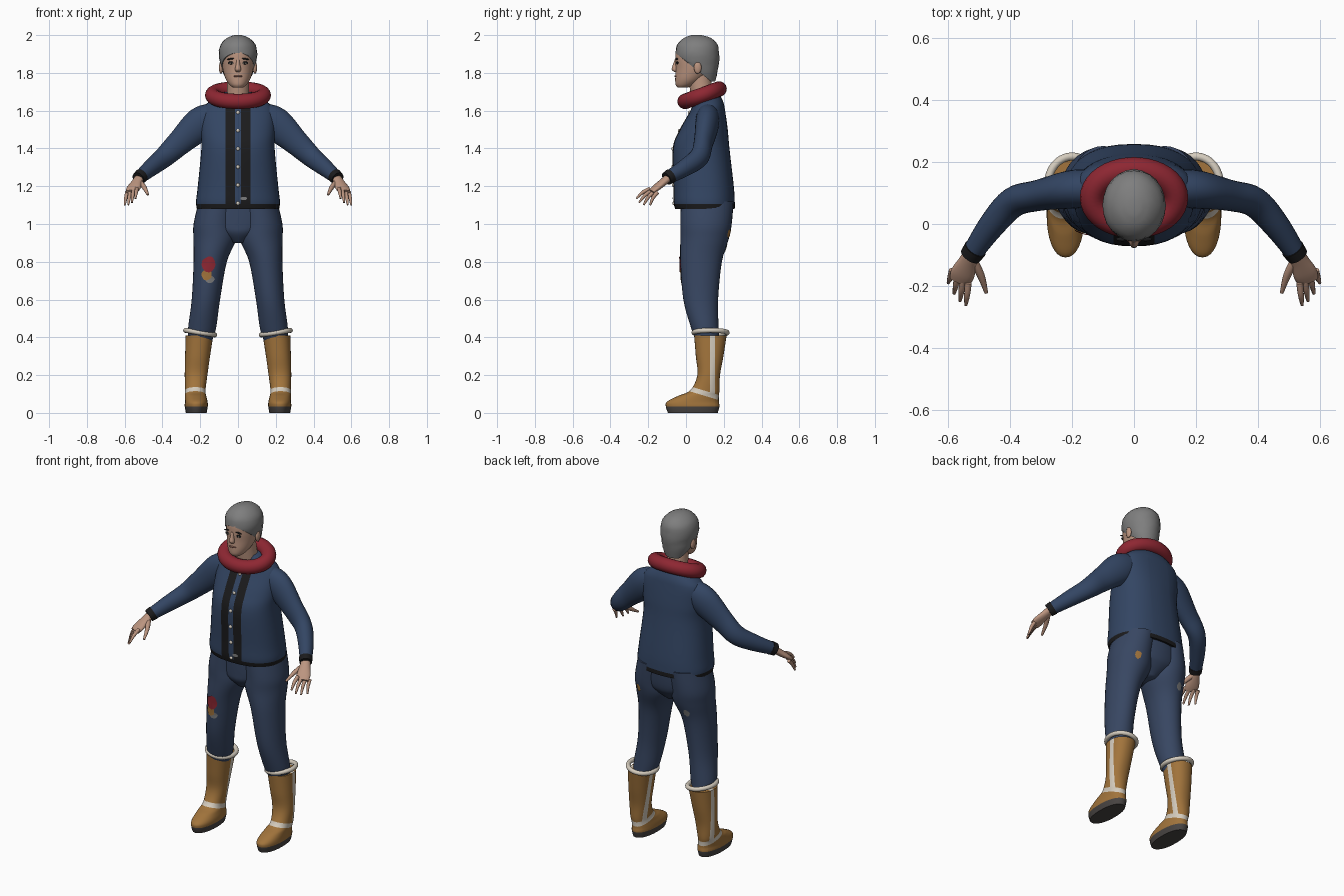
import bpy
import bmesh
import math
import random
from mathutils import Vector, Matrix, Euler
from mathutils.bvhtree import BVHTree

random.seed(4)
if "Cube" in bpy.data.objects:
    bpy.data.objects.remove(bpy.data.objects["Cube"])


def material(name, *rgb):
    mat = bpy.data.materials.new(name)
    mat.use_nodes = True
    mat.diffuse_color = (*rgb, 1)
    mat.node_tree.nodes["Principled BSDF"].inputs["Base Color"].default_value = (*rgb, 1)
    return mat


navy = material("navy wool", .033, .06, .125)
denim = material("trouser blue", .039, .062, .122)
black = material("black trim", .011, .011, .012)
red = material("scarf red", .27, .02, .032)
grey = material("hair grey", .21, .21, .21)
skin = material("skin", .5, .3, .215)
lips = material("lip brown", .27, .12, .09)
cream = material("cream fleece", .66, .6, .51)
tan = material("tan leather", .36, .175, .045)
rubber = material("sole grey", .065, .058, .055)


def finish(name, bm, mats, mirror=False, paint=None, angle=50):
    """Turn a bmesh into a shaded, coloured object."""
    bm.normal_update()
    if paint:
        for f in bm.faces:
            f.material_index = paint(f.calc_center_median())
    mesh = bpy.data.meshes.new(name)
    bm.to_mesh(mesh)
    bm.free()
    for mat in mats:
        mesh.materials.append(mat)
    mesh.shade_smooth()
    mesh.set_sharp_from_angle(angle=math.radians(angle))
    ob = bpy.data.objects.new(name, mesh)
    bpy.context.collection.objects.link(ob)
    if mirror:
        ob.modifiers.new("Mirror", "MIRROR").use_mirror_merge = False
    return ob


def smooth_rows(rows, steps):
    """Catmull-Rom interpolation of every column."""
    rows = [rows[0], *rows, rows[-1]]
    out = []
    for a, b, c, d in zip(rows, rows[1:], rows[2:], rows[3:]):
        for k in range(steps):
            t = k / steps
            out.append([q + t / 2 * (r - p + t * (2 * p - 5 * q + 4 * r - s + t * (3 * (q - r) + s - p)))
                        for p, q, r, s in zip(a, b, c, d)])
    return out + [list(rows[-1])]


def loft(name, rows, mats, segs=32, steps=5, power=2, level=True, closed=False,
         mirror=False, cuts=(), paint=None, jitter=0, keep=None):
    """Skin elliptical rings; each row is x, y, z, half width, half depth."""
    pts = rows if closed else smooth_rows(rows, steps)
    bm = bmesh.new()
    rings = []
    for i, row in enumerate(pts):
        u, v = Vector((1, 0, 0)), Vector((0, 1, 0))
        if not level:
            nxt = pts[(i + 1) % len(pts)] if closed else pts[min(i + 1, len(pts) - 1)]
            prv = pts[i - 1] if closed else pts[max(i - 1, 0)]
            along = (Vector(nxt[:3]) - Vector(prv[:3])).normalized()
            u = along.cross(Vector((0, 0, 1))).normalized()
            v = u.cross(along)
        ring = []
        for k in range(segs):
            a = math.tau * k / segs
            c, s = (math.copysign(abs(w) ** (2 / power), w) for w in (math.cos(a), math.sin(a)))
            noise = 1 + random.uniform(-jitter, jitter)
            ring.append(bm.verts.new(Vector(row[:3]) + (u * c * row[3] + v * s * row[4]) * noise))
        rings.append(ring)
    pairs = list(zip(rings, rings[1:]))
    if closed:
        pairs.append((rings[-1], rings[0]))
    else:
        bm.faces.new(rings[0])
        bm.faces.new(rings[-1])
    for lo, hi in pairs:
        for k in range(segs):
            n = (k + 1) % segs
            bm.faces.new((lo[k], lo[n], hi[n], hi[k]))
    bmesh.ops.recalc_face_normals(bm, faces=bm.faces)
    for co, no in cuts:
        bmesh.ops.bisect_plane(bm, geom=bm.verts[:] + bm.edges[:] + bm.faces[:],
                               dist=1e-5, plane_co=co, plane_no=no)
    if keep:
        bmesh.ops.bisect_plane(bm, geom=bm.verts[:] + bm.edges[:] + bm.faces[:], dist=1e-5,
                               plane_co=keep[0], plane_no=keep[1], clear_inner=True)
        bmesh.ops.holes_fill(bm, edges=[e for e in bm.edges if e.is_boundary])
    return finish(name, bm, mats, mirror, paint)


def hoop(name, centre, rx, ry, tube, rise_x, rise_y, mat, mirror=False):
    """Closed oval roll whose plane leans by the two rises."""
    rows = []
    for k in range(40):
        c, s = math.cos(math.tau * k / 40), math.sin(math.tau * k / 40)
        rows.append((centre[0] + rx * c, centre[1] + ry * s,
                     centre[2] + rise_x * c + rise_y * s, tube, tube))
    return loft(name, rows, [mat], segs=14, level=False, closed=True, mirror=mirror)


def blob(name, loc, size, mat, mirror=False, roll=0):
    bm = bmesh.new()
    bmesh.ops.create_uvsphere(bm, u_segments=16, v_segments=10, radius=1,
                              matrix=Matrix.LocRotScale(Vector(loc), Euler((0, roll, 0)), Vector(size)))
    return finish(name, bm, [mat], mirror)


def tree_of(ob):
    return BVHTree.FromPolygons([v.co for v in ob.data.vertices],
                                [p.vertices[:] for p in ob.data.polygons])


def hit(tree, x, z, facing):
    return tree.ray_cast(Vector((x, facing, z)), Vector((0, -facing, 0)))[0]


def patch(name, tree, x, z, w, h, mat, facing=-1, lift=.004):
    """Ragged cloth plate laid on the surface, facing front (-1) or back (1)."""
    side = math.copysign(1, x)
    bm = bmesh.new()
    verts = []
    for k in range(13):
        a, r = math.tau * k / 12, random.uniform(.85, 1.1) if k < 12 else 0
        p = hit(tree, abs(x) + w * r * math.cos(a), z + h * r * math.sin(a), facing)
        verts.append(bm.verts.new((p.x * side, p.y + facing * lift, p.z)))
    for k in range(12):
        f = bm.faces.new((verts[12], verts[k], verts[(k + 1) % 12]))
        f.normal_update()
        if f.normal.y * facing < 0:
            f.normal_flip()
    return finish(name, bm, [mat])


# Jacket with black front bands and hem
def jacket_paint(c):
    band = .016 < abs(c.x) < .067 and c.y < .08 and c.z < 1.62
    return 1 if band or c.z < 1.105 else 0


jacket = loft("jacket", [
    (0, .10, 1.08, .218, .158), (0, .096, 1.12, .222, .162), (0, .093, 1.2, .213, .16),
    (0, .08, 1.4, .194, .15), (0, .094, 1.5, .197, .127), (0, .115, 1.6, .19, .092),
    (0, .118, 1.65, .15, .078), (0, .11, 1.7, .07, .06)],
    [navy, black], segs=40, power=2.35, paint=jacket_paint,
    cuts=[((x, 0, 0), (1, 0, 0)) for x in (-.067, -.016, .016, .067)]
    + [((0, 0, z), (0, 0, 1)) for z in (1.105, 1.62)])
jacket_tree = tree_of(jacket)
for n in range(6):
    p = hit(jacket_tree, 0, 1.11 + .096 * n, -1)
    blob("button", p, (.01, .007, .01), cream)
patch("zip_tag", jacket_tree, .03, 1.135, .018, .01, grey)

# Sleeves and cuffs
loft("sleeves", [
    (.12, .115, 1.575, .06, .07), (.2, .112, 1.53, .062, .088), (.31, .092, 1.43, .05, .068),
    (.39, .07, 1.355, .049, .056), (.46, -.005, 1.298, .043, .046), (.523, -.095, 1.245, .033, .034)],
    [navy], segs=24, level=False, mirror=True)
loft("cuffs", [(.512, -.08, 1.255, .038, .039), (.528, -.103, 1.24, .035, .036)],
     [black], segs=24, steps=2, level=False, mirror=True)

# Hands: palm, four fingers and a thumb
loft("palms", [
    (.52, -.09, 1.248, .026, .021), (.535, -.12, 1.222, .03, .02),
    (.553, -.16, 1.19, .039, .017), (.563, -.185, 1.17, .034, .012)],
    [skin], segs=18, level=False, mirror=True)
for n, finger in enumerate(("index", "middle", "ring", "little")):
    t = n / 3
    bulge = .012 * math.sin(math.pi * t)
    base = Vector((.535, -.19, 1.187)).lerp(Vector((.587, -.15, 1.168)), t)
    tip = Vector((.543, -.262, 1.135)).lerp(Vector((.6, -.19, 1.1)), t) + Vector((0, -bulge, -bulge))
    bend = base.lerp(tip, .5) + Vector((0, -.004, .006))
    loft(finger + "_fingers", [(*base, .011, .011), (*bend, .0095, .0095), (*tip, .005, .005)],
         [skin], segs=10, steps=4, level=False, mirror=True)
loft("thumbs", [(.522, -.115, 1.225, .015, .015), (.495, -.165, 1.192, .0125, .0125),
                (.477, -.222, 1.155, .006, .006)],
     [skin], segs=10, steps=4, level=False, mirror=True)

# Trousers
loft("trouser_seat", [(0, .112, 1.12, .2, .138), (0, .108, 1.0, .2, .13),
                      (0, .1, .95, .13, .115), (0, .095, .9, .04, .07)], [denim])
legs = loft("trouser_legs", [
    (.1, .112, 1.12, .108, .14), (.12, .106, 1.0, .115, .136), (.122, .098, .92, .114, .128),
    (.147, .08, .8, .088, .11), (.17, .078, .6, .075, .092), (.19, .1, .45, .074, .073),
    (.2, .115, .38, .062, .062)], [denim], mirror=True)
leg_tree = tree_of(legs)
patch("red_patch", leg_tree, -.155, .785, .037, .046, red, lift=.006)
patch("tan_patch", leg_tree, -.165, .73, .028, .03, tan)
patch("grey_patch", leg_tree, -.15, .708, .026, .02, grey, lift=.003)
patch("left_seat_patch", leg_tree, .16, .95, .018, .024, tan, 1)
patch("right_seat_patch", leg_tree, -.15, .87, .02, .022, grey, 1)


# Boots with soles, side stripes and an ankle band
def boot_paint(c):
    if c.z < .035:
        return 1
    slope = c.z + .3 * (c.y - .05)
    stripe = abs(c.y - .14) < .014 and slope > .105
    return 2 if stripe or .105 < slope < .132 else 0


loft("boots", [
    (.221, .036, 0, .055, .132), (.221, .035, .035, .061, .142), (.221, .037, .06, .06, .137),
    (.224, .066, .09, .056, .108), (.226, .1, .12, .054, .077), (.222, .12, .2, .06, .06),
    (.214, .125, .3, .066, .073), (.204, .129, .41, .073, .086)],
    [tan, rubber, cream], power=2.2, mirror=True, paint=boot_paint,
    cuts=[((0, 0, .035), (0, 0, 1)), ((0, .126, 0), (0, 1, 0)), ((0, .154, 0), (0, 1, 0)),
          ((0, .05, .105), (0, .3, 1)), ((0, .05, .132), (0, .3, 1))])
hoop("boot_fleece", (.2, .13, .425), .077, .088, .013, .012, 0, cream, mirror=True)

# Scarf and neck
hoop("scarf", (0, .085, 1.682), .134, .09, .041, 0, .033, red)
loft("neck", [(0, .1, 1.62, .066, .066), (0, .08, 1.72, .058, .06), (0, .07, 1.8, .056, .06)], [skin])

# Head and face
loft("head", [
    (0, -.018, 1.722, .026, .026), (0, -.002, 1.738, .046, .053), (0, .02, 1.77, .066, .077),
    (0, .045, 1.82, .081, .1), (0, .05, 1.87, .087, .107), (0, .055, 1.92, .087, .107),
    (0, .055, 1.965, .06, .075)], [skin])
loft("nose", [(0, -.05, 1.872, .008, .009), (0, -.055, 1.845, .011, .014),
              (0, -.058, 1.818, .016, .018), (0, -.05, 1.804, .01, .01)], [skin], segs=14)
blob("mouth", (0, -.052, 1.782), (.024, .009, .006), lips)
blob("eye_lashes", (.036, -.046, 1.853), (.017, .007, .008), black, True)
blob("eyes", (.036, -.05, 1.851), (.012, .005, .004), cream, True)
blob("irises", (.035, -.053, 1.852), (.004, .004, .004), black, True)
blob("eyebrows", (.038, -.049, 1.874), (.021, .007, .004), black, True, .15)
blob("ears", (.09, .062, 1.828), (.011, .02, .033), skin, True)

# Short hair, trimmed along a slanting hairline
loft("hair", [
    (0, .1, 1.755, .058, .055), (0, .086, 1.8, .08, .08), (0, .065, 1.85, .094, .109),
    (0, .06, 1.9, .102, .116), (0, .06, 1.95, .092, .106), (0, .06, 1.985, .058, .072),
    (0, .056, 2.0, .02, .026)], [grey], segs=24, steps=3, jitter=.014,
    keep=((0, -.055, 1.905), (0, .8, 1)))
